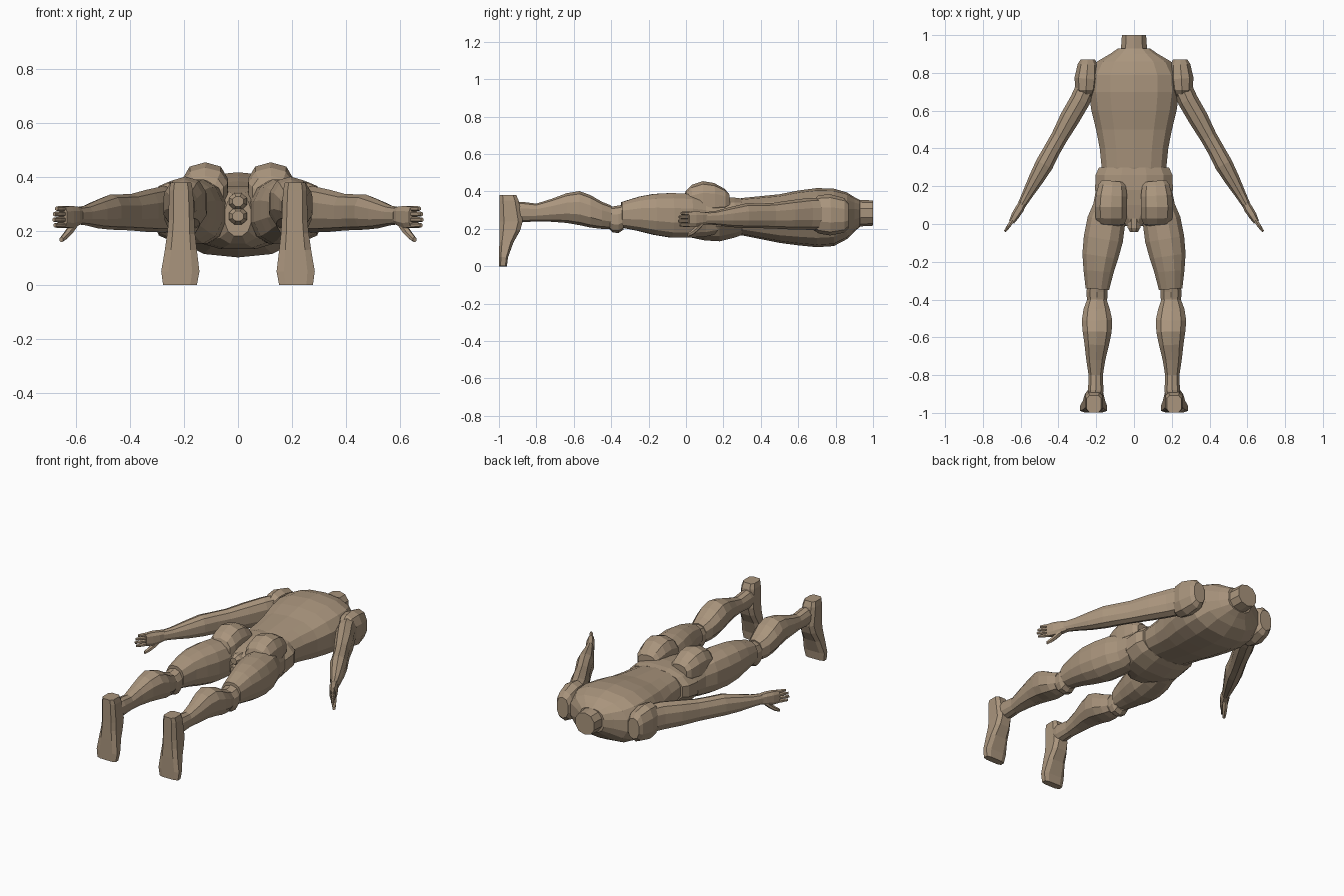
import bpy, bmesh, math
from mathutils import Vector

skin = bpy.data.materials.new("tan_skin")
skin.diffuse_color = (0.40, 0.30, 0.205, 1)


def loft(name, stations, n=10, power=1.0, up=(0, 0, 1), path=True, mirror=False):
    """Skin rings of (x, y, z, half_width, half_height) along their centre line."""
    up = Vector(up)
    cs = [Vector(s[:3]) for s in stations]
    main = (cs[-1] - cs[0]).normalized()
    bm = bmesh.new()
    rings = []
    for i, s in enumerate(stations):
        t = cs[min(i + 1, len(cs) - 1)] - cs[max(i - 1, 0)] if path else main
        t = (t - up * t.dot(up)).normalized()   # keep rings upright
        side = up.cross(t)
        ring = []
        for k in range(n):
            a = 2 * math.pi * (k + 0.5) / n
            c, q = math.cos(a), math.sin(a)
            w = math.copysign(abs(c) ** power, c) * s[3]
            h = math.copysign(abs(q) ** power, q) * s[4]
            ring.append(bm.verts.new(cs[i] + side * w + up * h))
        rings.append(ring)
    for a, b in zip(rings, rings[1:]):
        for k in range(n):
            bm.faces.new((a[k], a[(k + 1) % n], b[(k + 1) % n], b[k]))
    bm.faces.new(rings[0])
    bm.faces.new(rings[-1])
    bmesh.ops.recalc_face_normals(bm, faces=bm.faces)
    me = bpy.data.meshes.new(name)
    bm.to_mesh(me)
    bm.free()
    me.materials.append(skin)
    ob = bpy.data.objects.new(name, me)
    bpy.context.collection.objects.link(ob)
    if mirror:
        m = ob.modifiers.new("other_side", 'MIRROR')
        m.use_mirror_merge = False
    return ob


def along_y(rows):
    """Turn (y, x_min, x_max, z_min, z_max) into loft stations."""
    return [((a + b) / 2, y, (c + d) / 2, (b - a) / 2, (d - c) / 2)
            for y, a, b, c, d in rows]


# torso with shoulders sloping into the neck
loft("torso", along_y([
    (0.22, -.175, .175, .16, .35), (0.30, -.175, .175, .165, .365),
    (0.40, -.185, .185, .145, .375), (0.50, -.205, .205, .125, .385),
    (0.60, -.23, .23, .112, .405), (0.70, -.245, .245, .102, .418),
    (0.79, -.24, .24, .108, .415), (0.86, -.20, .20, .145, .395),
    (0.90, -.13, .13, .185, .37), (0.93, -.085, .085, .21, .355)]), 14, .8)
loft("neck", along_y([
    (0.88, -.085, .085, .205, .36), (0.93, -.072, .072, .213, .355),
    (1.0, -.067, .067, .217, .352)]), 10, .9)

# pelvis
loft("pelvis", along_y([
    (0.30, -.19, .19, .165, .365), (0.26, -.21, .21, .15, .37),
    (0.18, -.212, .212, .13, .37), (0.10, -.17, .17, .135, .36),
    (0.03, -.09, .09, .15, .345), (-0.01, -.05, .05, .18, .33)]), 12, .85)
for nm, z in (("groin_upper", .31), ("groin_lower", .255)):
    loft(nm, [(0, .03, z, .035, .035), (0, -.02, z, .036, .034),
              (0, -.043, z, .022, .02)], 8)

# buttocks
loft("buttock", along_y([
    (0.228, .055, .17, .30, .39), (0.205, .04, .19, .28, .415),
    (0.15, .033, .205, .26, .445), (0.09, .033, .21, .25, .455),
    (0.03, .035, .207, .25, .435), (0.0, .05, .195, .27, .405),
    (-0.012, .07, .175, .29, .37)]), 10, .8, mirror=True)

# legs
loft("thigh", along_y([
    (0.20, .06, .20, .18, .34), (0.10, .04, .218, .155, .375),
    (0.02, .042, .25, .15, .39), (-0.08, .055, .27, .15, .395),
    (-0.17, .08, .277, .165, .39), (-0.25, .105, .27, .185, .375),
    (-0.345, .13, .258, .205, .345)]), 12, .85, mirror=True)
loft("knee", along_y([
    (-0.335, .14, .25, .195, .33), (-0.36, .137, .255, .178, .325),
    (-0.39, .138, .252, .18, .32), (-0.42, .145, .245, .21, .315)]),
    10, .85, mirror=True)
loft("calf", along_y([
    (-0.40, .142, .25, .20, .325), (-0.45, .125, .27, .20, .345),
    (-0.51, .112, .28, .207, .38), (-0.57, .115, .275, .22, .402),
    (-0.64, .13, .265, .232, .39), (-0.72, .15, .255, .238, .36),
    (-0.80, .163, .242, .24, .335), (-0.88, .16, .245, .235, .345),
    (-0.93, .165, .245, .24, .34)]), 10, .85, mirror=True)

# feet: soles are flat on y = -1, toes reach the ground
foot_rows = [(.38, .172, .252, -.905), (.35, .165, .258, -.892),
             (.24, .16, .26, -.87), (.19, .157, .265, -.885),
             (.13, .15, .274, -.92), (.05, .14, .288, -.95), (0, .15, .281, -.957)]
foot = loft("foot", [((a + b) / 2, (y - 1) / 2, z, (b - a) / 2, (y + 1) / 2)
                     for z, a, b, y in foot_rows], 8, .55, up=(0, 1, 0),
            path=False, mirror=True)

# arms
loft("shoulder", along_y([
    (0.87, .205, .285, .205, .335), (0.845, .19, .30, .18, .365),
    (0.77, .185, .318, .165, .385), (0.71, .195, .312, .175, .38),
    (0.675, .215, .29, .20, .35)]), 10, .85, mirror=True)
loft("arm", [
    (.245, .745, .28, .055, .085), (.285, .655, .28, .056, .085),
    (.34, .56, .275, .055, .078), (.395, .46, .27, .047, .068),
    (.435, .39, .27, .047, .066), (.475, .315, .27, .05, .065),
    (.52, .235, .263, .042, .053), (.565, .155, .258, .03, .037),
    (.595, .10, .257, .023, .032)], 10, .85, mirror=True)

# hands with stacked fingers
loft("palm", [
    (.587, .115, .257, .021, .031), (.606, .08, .255, .025, .038),
    (.628, .045, .252, .023, .043), (.648, .01, .252, .016, .04)],
    8, .7, mirror=True)
for name, z, reach in (("index", .221, .9), ("middle", .242, 1.0),
                       ("ring", .263, .95), ("little", .283, .75)):
    x, y = .642, .02
    loft(name + "_finger", [
        (x, y, z, .012, .0105), (x + .022 * reach, y - .032 * reach, z, .011, .0105),
        (x + .042 * reach, y - .06 * reach, z, .007, .008)], 6, mirror=True)
loft("thumb", [
    (.605, .085, .23, .016, .018), (.622, .06, .204, .016, .017),
    (.64, .035, .182, .013, .015), (.655, .012, .168, .009, .01)],
    6, mirror=True)
